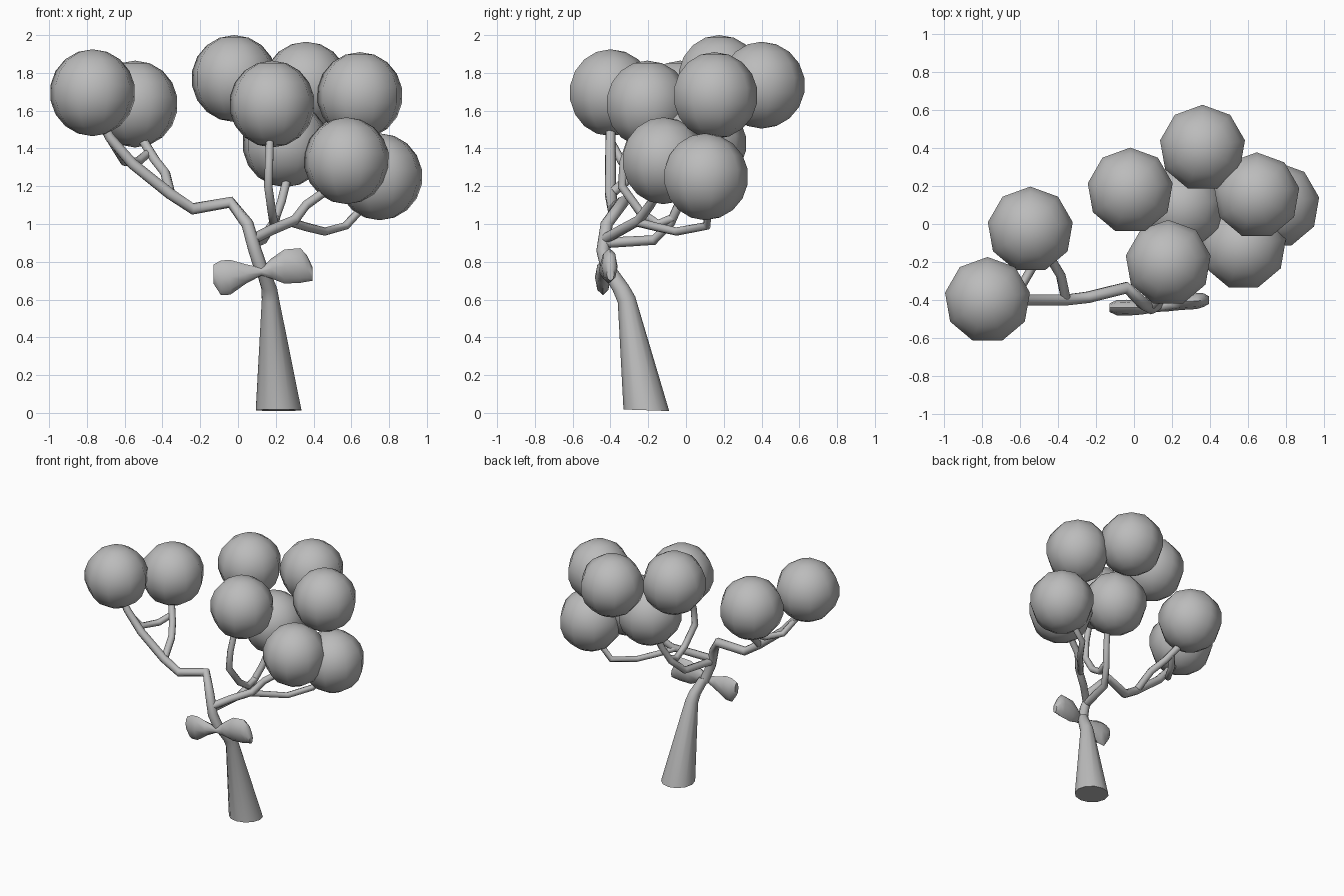
import bpy, bmesh, math
from mathutils import Vector

if "Cube" in bpy.data.objects:
    bpy.data.objects.remove(bpy.data.objects["Cube"])

grey = bpy.data.materials.new("plain grey")
grey.diffuse_color = (0.5, 0.5, 0.5, 1)
grey.use_nodes = True
grey.node_tree.nodes["Principled BSDF"].inputs["Base Color"].default_value = grey.diffuse_color


def finish(name, bm, angle=60):
    bmesh.ops.recalc_face_normals(bm, faces=bm.faces)
    me = bpy.data.meshes.new(name)
    bm.to_mesh(me)
    bm.free()
    me.materials.append(grey)
    ob = bpy.data.objects.new(name, me)
    bpy.context.collection.objects.link(ob)
    bpy.ops.object.select_all(action='DESELECT')
    ob.select_set(True)
    bpy.context.view_layer.objects.active = ob
    bpy.ops.object.shade_smooth_by_angle(angle=math.radians(angle))
    return ob


def loft(name, rings, angle=60):
    """Skin a list of equal-length point rings and cap both ends."""
    bm = bmesh.new()
    vs = [[bm.verts.new(p) for p in r] for r in rings]
    n = len(vs[0])
    for a, b in zip(vs, vs[1:]):
        for i in range(n):
            j = (i + 1) % n
            bm.faces.new((a[i], a[j], b[j], b[i]))
    bm.faces.new(vs[0])
    bm.faces.new(vs[-1])
    return finish(name, bm, angle)


def tube(name, path, sides=8):
    """Tapered tube along points (x, y, z, radius)."""
    pts = [Vector(p[:3]) for p in path]
    rings, u = [], None
    for i, p in enumerate(pts):
        t = (pts[min(i + 1, len(pts) - 1)] - pts[max(i - 1, 0)]).normalized()
        u = t.orthogonal() if u is None else u - t * u.dot(t)
        u.normalize()
        v = t.cross(u)
        rings.append([p + path[i][3] * (u * math.cos(a) + v * math.sin(a))
                      for a in (2 * math.pi * k / sides for k in range(sides))])
    return loft(name, rings)


# round leaf clusters
for k, c in enumerate([(-.77, -.4, 1.695), (-.545, -.03, 1.635), (-.02, .175, 1.77),
                       (.36, .40, 1.735), (.18, -.205, 1.635), (.645, .15, 1.68),
                       (.575, -.12, 1.335), (.75, .1, 1.25), (.25, .09, 1.425)]):
    bm = bmesh.new()
    bmesh.ops.create_uvsphere(bm, u_segments=9, v_segments=9, radius=.23)
    bmesh.ops.translate(bm, verts=bm.verts, vec=c)
    finish(f"leaf_ball_{k + 1}", bm, 80)

# leaning trunk, flared at the foot
steps = [(.215, -.21, .01, .121), (.172, -.315, .60, .046), (.165, -.345, .66, .042),
         (.13, -.41, .76, .036)]
rings = []
for x, y, z, r in steps:
    tilt = -.035 if z < .1 else -.35
    rings.append([Vector((x + r * math.cos(a), y + r * math.sin(a),
                          z + tilt * r * -math.sin(a) * (-1 if z < .1 else 1) + (.004 if z < .1 else 0)))
                  for a in (2 * math.pi * k / 12 for k in range(12))])
loft("trunk", rings)

# long limb to the left
tube("left_limb", [(.13, -.41, .74, .036), (.09, -.44, .86, .035), (.05, -.42, 1.0, .033),
                   (-.04, -.335, 1.115, .033), (-.24, -.385, 1.08, .032),
                   (-.36, -.4, 1.16, .031), (-.56, -.4, 1.32, .030),
                   (-.68, -.4, 1.46, .027), (-.74, -.4, 1.58, .025)])
tube("left_twig", [(-.36, -.385, 1.17, .026), (-.385, -.27, 1.27, .026),
                   (-.44, -.18, 1.34, .026), (-.52, -.08, 1.47, .025)])
tube("left_link", [(-.67, -.4, 1.44, .022), (-.6, -.34, 1.33, .024),
                   (-.53, -.22, 1.33, .024), (-.47, -.14, 1.38, .022)])

# limbs on the right
tube("front_limb", [(.08, -.43, .92, .028), (.18, -.34, .97, .028), (.3, -.25, 1.02, .027),
                    (.36, -.19, 1.1, .025), (.50, -.13, 1.2, .023)])
tube("right_limb", [(.28, -.26, 1.01, .024), (.36, -.16, .985, .023), (.46, -.05, .96, .022),
                    (.57, .11, .99, .022), (.69, .12, 1.12, .021)])
tube("back_limb", [(.08, -.43, .90, .028), (.13, -.17, .915, .026), (.19, -.08, 1.01, .025),
                   (.23, -.03, 1.12, .024), (.27, .03, 1.28, .023)])
tube("curved_limb", [(.20, -.07, 1.03, .024), (.19, -.15, 1.0, .024), (.18, -.24, 1.06, .024),
                     (.16, -.34, 1.2, .024), (.165, -.33, 1.33, .023), (.17, -.28, 1.48, .022)])

# knotted bow: slices of (x, y, z centre, half height, half depth)
slices = [(-.13, -.44, .735, .05, .022), (-.09, -.44, .715, .092, .04),
          (-.04, -.44, .718, .092, .042), (.04, -.44, .735, .052, .036),
          (.125, -.44, .748, .02, .022), (.18, -.425, .765, .055, .034),
          (.245, -.41, .775, .09, .042), (.33, -.405, .78, .092, .042),
          (.365, -.40, .765, .07, .036), (.395, -.40, .735, .036, .02)]
loft("bow", [[Vector((x, y + d * math.cos(a), z + h * math.sin(a)))
              for a in (2 * math.pi * k / 8 for k in range(8))]
             for x, y, z, h, d in slices], 50)
